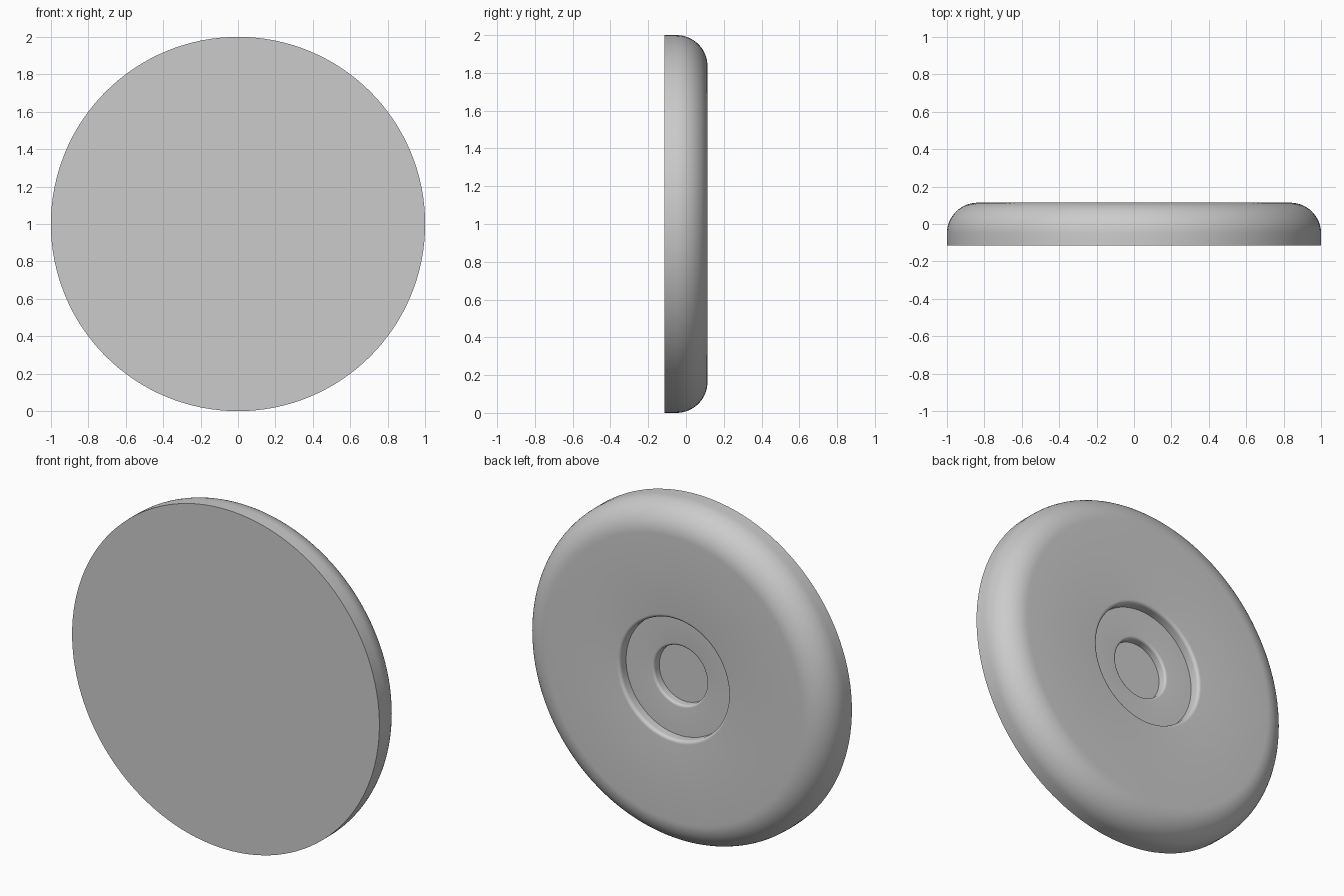
import bpy, bmesh
from math import sin, cos, pi, radians
from mathutils import Matrix, Vector

cube = bpy.data.objects.get("Cube")
if cube:
    bpy.data.objects.remove(cube, do_unlink=True)

grey = bpy.data.materials.new("plain_grey")
grey.use_nodes = True
grey.diffuse_color = (0.6, 0.6, 0.6, 1)
grey.node_tree.nodes["Principled BSDF"].inputs["Base Color"].default_value = (0.6, 0.6, 0.6, 1)

FRONT, BACK = -0.114, 0.114
SIDES = 128


def fillet(radius, depth, size, start, end, steps):
    """Quarter-round profile points about a centre at (radius, depth)."""
    angles = [radians(start + (end - start) * i / steps) for i in range(steps + 1)]
    return [(radius + size * cos(a), depth + size * sin(a)) for a in angles]


def recess(radius, top, depth, lip):
    """Rounded lip and straight wall of a circular recess."""
    return fillet(radius + lip, top - lip, lip, 90, 180, 6) + [(radius, top - depth)]


# Half section from the front centre, round the rim, to the back centre
step = BACK - 0.06
profile = [(0, FRONT), (1, FRONT)]
profile += fillet(0.835, BACK - 0.165, 0.165, 0, 90, 16)
profile += recess(0.352, BACK, 0.06, 0.02)
profile += recess(0.171, step, 0.05, 0.015)
profile += [(0, step - 0.05)]

# Spin the section about the y axis through the disc centre
bm = bmesh.new()
verts = [bm.verts.new((r, y, 1)) for r, y in profile]
edges = [bm.edges.new(pair) for pair in zip(verts, verts[1:])]
bmesh.ops.spin(bm, geom=verts + edges, cent=(0, 0, 1), axis=(0, 1, 0),
               angle=2 * pi, steps=SIDES, use_duplicate=False)
bmesh.ops.remove_doubles(bm, verts=bm.verts, dist=0.0001)
bmesh.ops.recalc_face_normals(bm, faces=bm.faces)

mesh = bpy.data.meshes.new("round_disc")
bm.to_mesh(mesh)
bm.free()
mesh.materials.append(grey)
disc = bpy.data.objects.new("round_disc", mesh)
bpy.context.collection.objects.link(disc)

# Smooth rounded surfaces, crisp front edge and recess floors
bpy.ops.object.select_all(action="DESELECT")
disc.select_set(True)
bpy.context.view_layer.objects.active = disc
bpy.ops.object.shade_smooth_by_angle(angle=radians(35))
